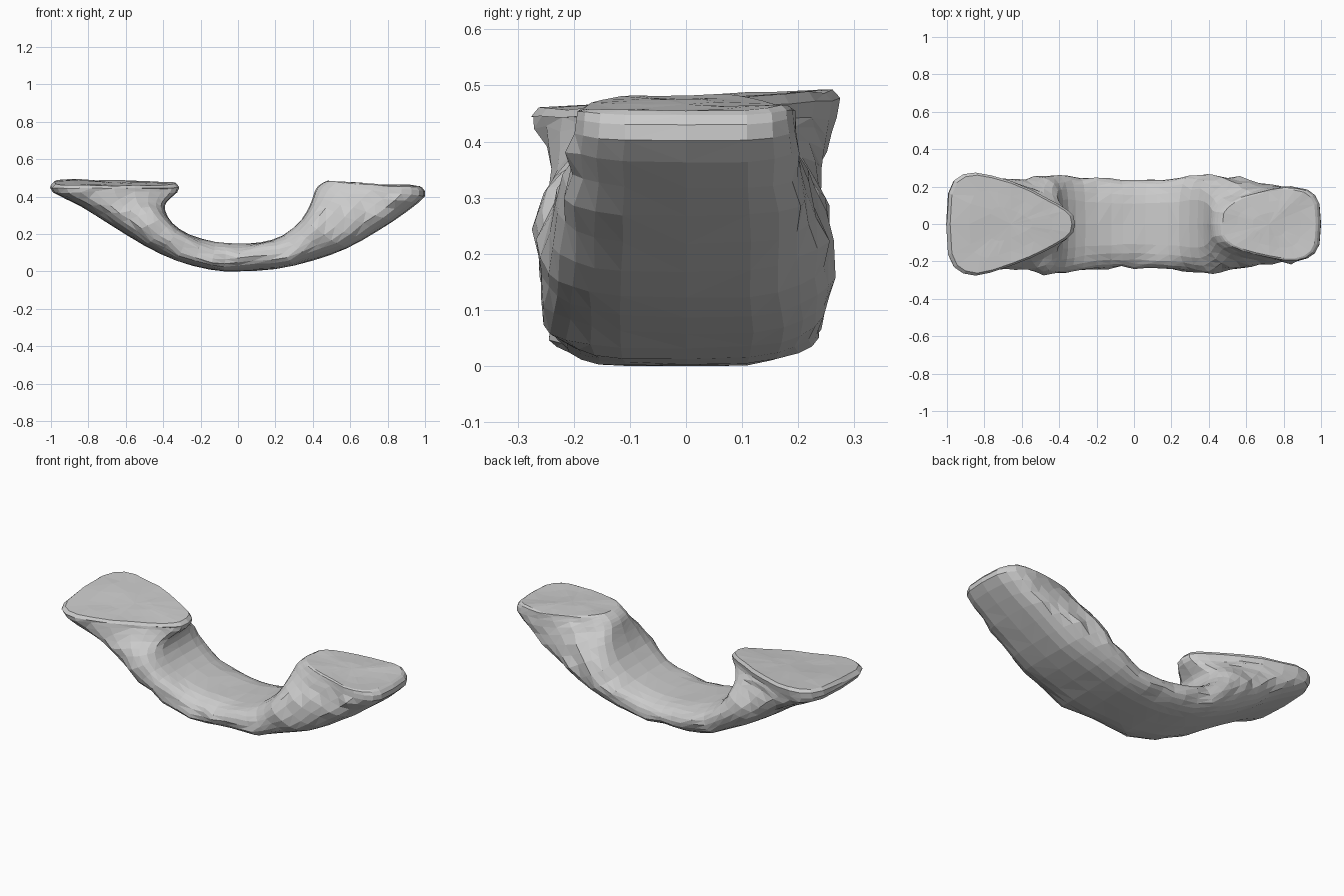
import bpy, bmesh
from math import sin, cos, pi, copysign
from mathutils import Vector, noise

if "Cube" in bpy.data.objects:
    bpy.data.objects.remove(bpy.data.objects["Cube"])

SIDES = 24
STEPS = 2

# Sections along the arch: outer x, outer z, inner x, inner z, half width, taper to outer edge
SECTIONS = [
    (-1.00, .465, -.315, .455, .222, .58),
    (-0.99, .425, -.325, .425, .215, .55),
    (-0.84, .350, -.380, .375, .225, .22),
    (-0.68, .250, -.390, .330, .245, -.05),
    (-0.50, .140, -.350, .260, .252, -.06),
    (-0.33, .060, -.260, .200, .245, 0),
    (-0.15, .012, -.120, .160, .230, 0),
    (0.00, .003, .000, .152, .222, 0),
    (0.20, .015, .120, .158, .232, 0),
    (0.40, .060, .240, .195, .245, 0),
    (0.58, .125, .340, .280, .252, -.06),
    (0.75, .220, .390, .370, .225, .05),
    (0.90, .320, .410, .430, .190, .22),
    (1.00, .405, .430, .460, .182, .26),
    (0.985, .450, .460, .480, .178, .28),
]


def spow(v, p):
    return copysign(abs(v) ** p, v)


def blend(i, t):
    """Smooth curve through the sections."""
    n = len(SECTIONS) - 1
    a, b, c, d = (SECTIONS[min(max(j, 0), n)] for j in (i - 1, i, i + 1, i + 2))
    return [.5 * (2 * q + (r - p) * t + (2 * p - 5 * q + 4 * r - s) * t * t
                  + (3 * q - p - 3 * r + s) * t ** 3)
            for p, q, r, s in zip(a, b, c, d)]


def ring(sec, rough):
    bx, bz, tx, tz, w, k = sec
    pts = []
    for j in range(SIDES):
        a = 2 * pi * j / SIDES
        c = spow(cos(a), .85)
        y = w * spow(sin(a), .55) * (1 + k * c)
        s = (1 - c) / 2
        p = Vector((bx + (tx - bx) * s, y, bz + (tz - bz) * s))
        # chipped stone on the flanks, smoother on the outer and inner faces
        flank = abs(sin(a))
        lump = noise.noise(p * 6) * .6 + noise.noise(p * 13) * .4
        p.y += copysign(lump * .045 * rough * flank, y)
        p.z += noise.noise(p * 7 + Vector((5, 2, 9))) * .022 * rough * flank
        pts.append(p)
    return pts


def add_cap(bm, verts, lift, tilt):
    """Nearly flat, gently wavy top with a rounded rim."""
    for v in verts:
        v.co.z += tilt * v.co.y
    mid = sum((v.co for v in verts), Vector()) / SIDES
    prev = verts
    for scale in (.95, .65, .33):
        cur = []
        for v in verts:
            p = mid + (v.co - mid) * scale
            p.z += lift + .010 * noise.noise(p * 5)
            cur.append(bm.verts.new(p))
        bridge(bm, prev, cur)
        prev = cur
    centre = bm.verts.new(mid + Vector((0, 0, lift)))
    for j in range(SIDES):
        bm.faces.new((prev[j], prev[(j + 1) % SIDES], centre))


def bridge(bm, a, b):
    for j in range(SIDES):
        k = (j + 1) % SIDES
        bm.faces.new((a[j], a[k], b[k], b[j]))


bm = bmesh.new()
rings = []
for i in range(len(SECTIONS) - 1):
    for s in range(STEPS):
        rough = .4 if i == 0 or i == len(SECTIONS) - 2 else 1
        rings.append([bm.verts.new(p) for p in ring(blend(i, s / STEPS), rough)])
rings.append([bm.verts.new(p) for p in ring(SECTIONS[-1], .4)])
for a, b in zip(rings, rings[1:]):
    bridge(bm, a, b)

# Flat tops of the two arms
add_cap(bm, rings[0], .015, .07)
add_cap(bm, rings[-1], .004, .0)

bmesh.ops.triangulate(bm, faces=bm.faces[:])
bmesh.ops.recalc_face_normals(bm, faces=bm.faces[:])

# Stand on the ground
low = min(v.co.z for v in bm.verts)
for v in bm.verts:
    v.co.z -= low

mesh = bpy.data.meshes.new("curved_rock")
bm.to_mesh(mesh)
bm.free()
rock = bpy.data.objects.new("curved_rock", mesh)
bpy.context.collection.objects.link(rock)
